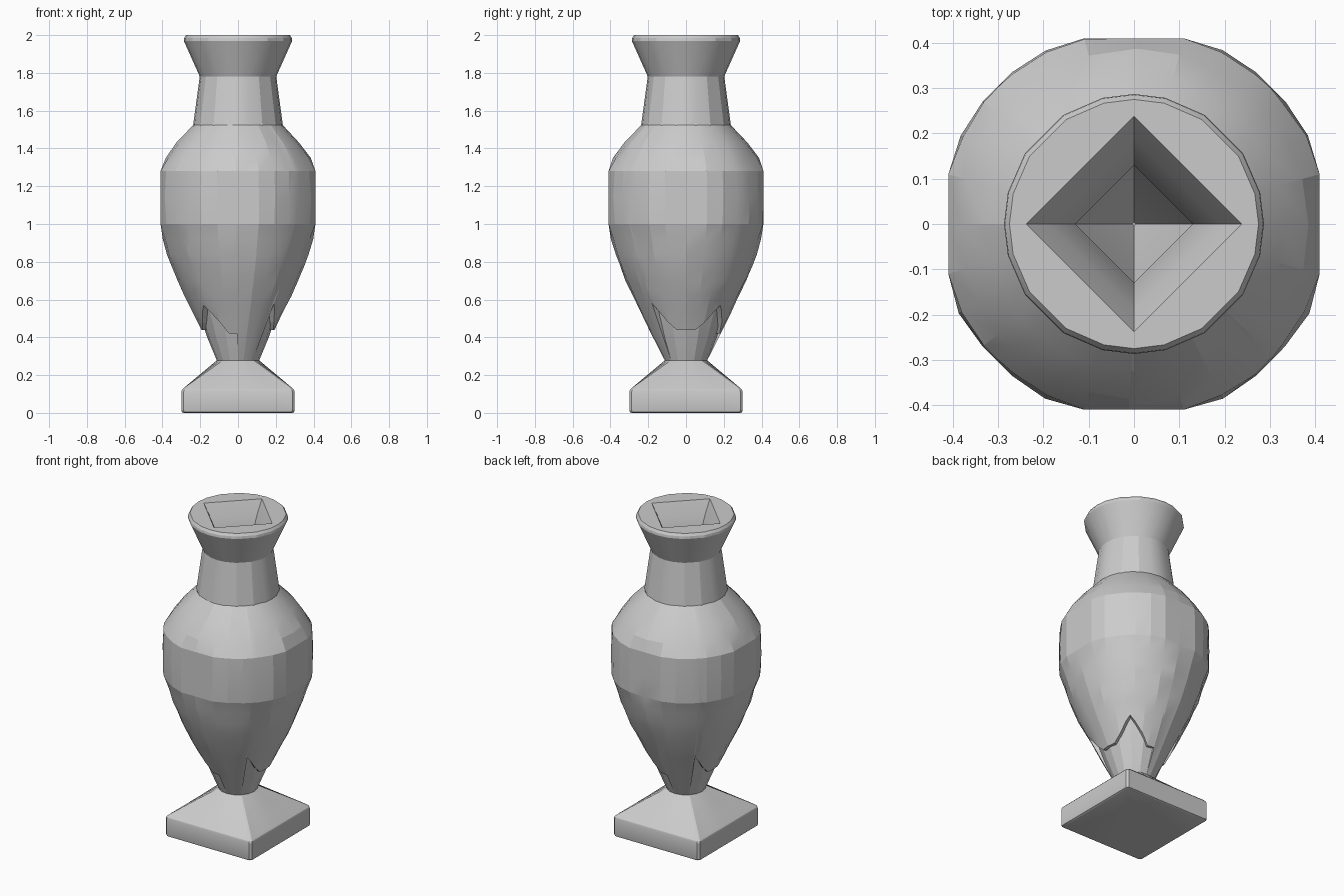
import bpy, bmesh, math, random

random.seed(4)
cube = bpy.data.objects.get("Cube")
if cube:
    bpy.data.objects.remove(cube, do_unlink=True)

stone = bpy.data.materials.new("pale_grey_stone")
stone.use_nodes = True
grey = (0.6, 0.6, 0.6, 1)
stone.diffuse_color = grey
stone.node_tree.nodes["Principled BSDF"].inputs["Base Color"].default_value = grey


def loft(name, angles, rings, cap_start=True, cap_end=True, smooth=20):
    """Skin rings; each ring is a function of the angle giving x, y, z."""
    bm = bmesh.new()
    rows = [[bm.verts.new(ring(math.radians(a))) for a in angles] for ring in rings]
    n = len(angles)
    for low, high in zip(rows, rows[1:]):
        for i in range(n):
            j = (i + 1) % n
            bm.faces.new((low[i], low[j], high[j], high[i]))
    if cap_start:
        bm.faces.new(rows[0][::-1])
    if cap_end:
        bm.faces.new(rows[-1])
    bmesh.ops.remove_doubles(bm, verts=bm.verts, dist=0.0003)
    bmesh.ops.recalc_face_normals(bm, faces=bm.faces)
    mesh = bpy.data.meshes.new(name)
    bm.to_mesh(mesh)
    bm.free()
    mesh.materials.append(stone)
    obj = bpy.data.objects.new(name, mesh)
    bpy.context.collection.objects.link(obj)
    bpy.ops.object.select_all(action="DESELECT")
    obj.select_set(True)
    bpy.context.view_layer.objects.active = obj
    bpy.ops.object.shade_smooth_by_angle(angle=math.radians(smooth))
    return obj


def circle(r, z):
    return lambda a: (r * math.cos(a), r * math.sin(a), z)


def square(r, z, corner=0.012):
    def point(a):
        c, s = math.cos(a), math.sin(a)
        k = min(r / max(abs(c), abs(s)), (2 * r - corner) / (abs(c) + abs(s)))
        return (k * c, k * s, z)
    return point


def diamond(r, z):
    def point(a):
        c, s = math.cos(a), math.sin(a)
        k = r / (abs(c) + abs(s))
        return (k * c, k * s, z)
    return point


def quadrants(steps):
    return [q * 90 + a for q in range(4) for a in steps]


# Pedestal: bevelled square slab sloping up to a round foot
loft("pedestal", quadrants([0, 15, 30, 43.8, 46.2, 60, 75]),
     [square(0.288, 0), square(0.297, 0.004), square(0.3, 0.014), square(0.3, 0.112),
      square(0.297, 0.122), square(0.285, 0.134), circle(0.112, 0.278)])

# Body profile as height and half width
PROFILE = [(0.27, 0.108), (0.42, 0.184), (0.55, 0.247), (0.7, 0.32), (0.84, 0.374),
           (0.92, 0.396), (1.0, 0.425), (1.14, 0.432), (1.28, 0.425), (1.35, 0.384),
           (1.43, 0.325), (1.525, 0.236)]


def width(z):
    for (z0, r0), (z1, r1) in zip(PROFILE, PROFILE[1:]):
        if z <= z1:
            return r0 + (r1 - r0) * (z - z0) / (z1 - z0)
    return PROFILE[-1][1]


# Broken lower edge of the shell, repeated every half turn
EDGE = [(0, 0.44), (20, 0.44), (45, 0.57), (75, 0.42), (88.5, 0.42), (90, 0.28),
        (135, 0.28), (136.5, 0.58), (160, 0.44), (180, 0.44)]


def edge_height(a):
    d = math.degrees(a) % 180
    for (a0, z0), (a1, z1) in zip(EDGE, EDGE[1:]):
        if d <= a1:
            return z0 + (z1 - z0) * (d - a0) / (a1 - a0)
    return EDGE[-1][1]


def shell_ring(z=None, t=0.0, inset=0.0):
    """Ring at height z, or at share t of the way from broken edge to 0.7."""
    def point(a):
        e = edge_height(a)
        h = z if z else e + (0.7 - e) * t
        r = width(h) - inset
        if z and z < 1.5 or 0 < t < 1:
            r += random.uniform(-0.003, 0.003)
        x, y = r * math.cos(a), r * math.sin(a)
        k = min(1, 0.41 / max(abs(x), abs(y)), 0.605 / (abs(x) + abs(y)))
        return (x * k, y * k, h)
    return point


columns = sorted(quadrants([0, 15, 27, 39, 45, 51, 63, 75]) + [88.5, 136.5, 268.5, 316.5])
loft("body_shell", columns,
     [shell_ring(inset=0.04), shell_ring()]
     + [shell_ring(t=t) for t in (0.35, 0.7)]
     + [shell_ring(z) for z in (0.7, 0.78, 0.84, 0.92, 1.0, 1.14, 1.28, 1.35, 1.43, 1.525)],
     False, False, 12)

# Recessed stem seen under the broken edge
loft("stem", quadrants([0, 22.5, 45, 67.5]),
     [circle(0.109, 0.27), circle(0.163, 0.4), circle(0.215, 0.55), circle(0.25, 0.66)], True, False)

# Neck
neck_columns = quadrants([0, 14, 33, 57, 76])
loft("neck", neck_columns, [circle(0.238, 1.52), circle(0.202, 1.785)], False, False)

# Flared rim with a square mouth that funnels down into the hollow
loft("rim_and_mouth", neck_columns,
     [circle(0.202, 1.78), circle(0.287, 1.97), circle(0.285, 1.985), circle(0.275, 2.0),
      diamond(0.238, 2.0), diamond(0.19, 1.92), diamond(0.13, 1.78), diamond(0.14, 1.52),
      diamond(0.25, 1.25), diamond(0.22, 0.95), diamond(0.004, 0.5)], False, True)
